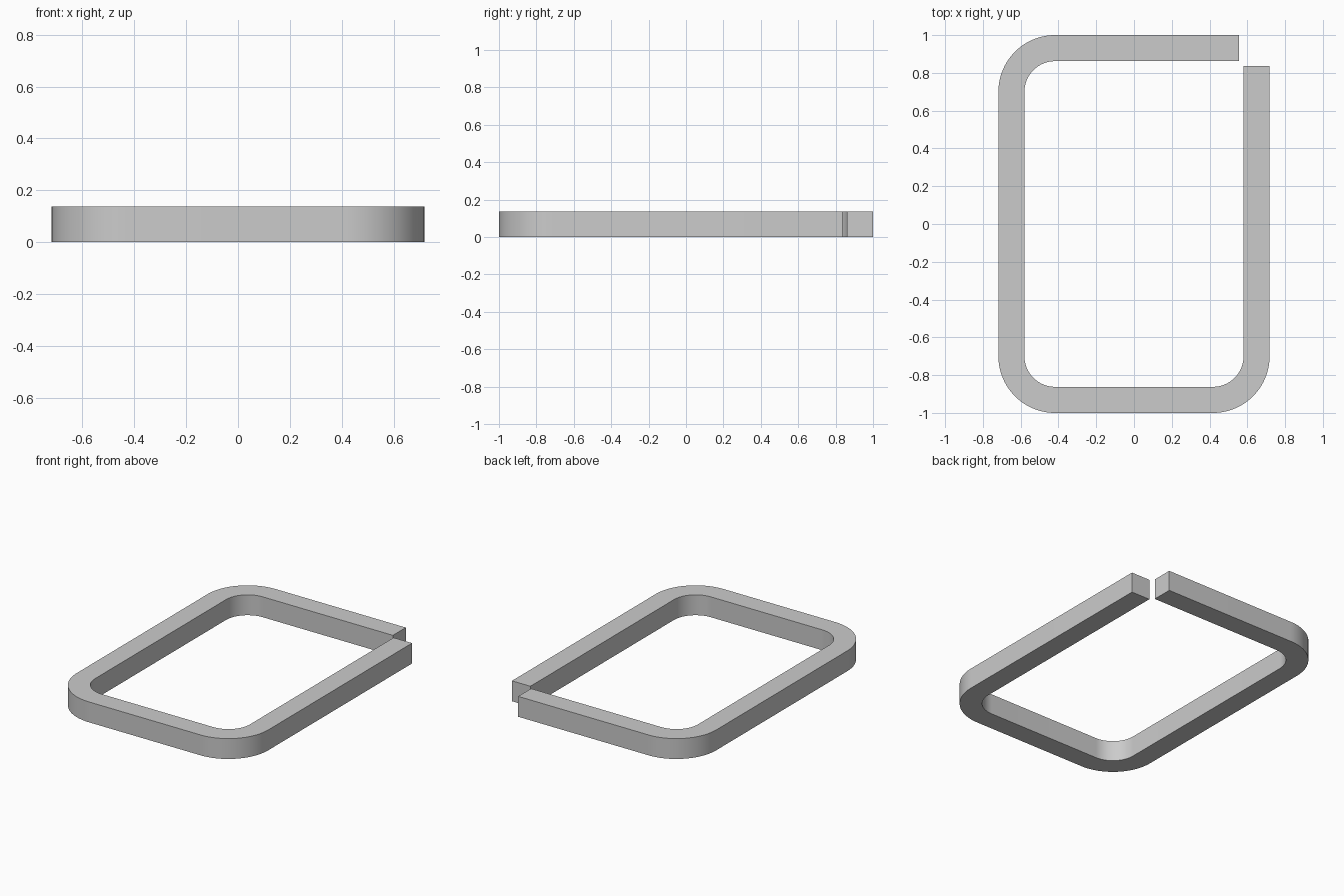
import bpy, bmesh
from math import sin, cos, radians

if "Cube" in bpy.data.objects:
    bpy.data.objects.remove(bpy.data.objects["Cube"])

HALF_X, HALF_Y = 0.718, 1.0   # outer half sizes
BAR = 0.138                   # square bar section
RADIUS = 0.30                 # outer corner radius
STEPS = 24                    # segments per corner
END_X, END_Y = 0.557, 0.837   # where the two open ends stop

# Path stations as (outer point, inner point), from the back end round to the right end
stations = [((END_X, HALF_Y), (END_X, HALF_Y - BAR))]


def add_corner(sx, sy, start):
    cx, cy = sx * (HALF_X - RADIUS), sy * (HALF_Y - RADIUS)
    for i in range(STEPS + 1):
        a = radians(start + 90 * i / STEPS)
        stations.append(tuple((cx + r * cos(a), cy + r * sin(a))
                              for r in (RADIUS, RADIUS - BAR)))


add_corner(-1, 1, 90)
add_corner(-1, -1, 180)
add_corner(1, -1, 270)
stations.append(((HALF_X, END_Y), (HALF_X - BAR, END_Y)))

# Sweep the square section along the stations and cap the ends
bm = bmesh.new()
rings = [[bm.verts.new((*p, z)) for p, z in
          ((o, 0), (o, BAR), (i, BAR), (i, 0))] for o, i in stations]
for a, b in zip(rings, rings[1:]):
    for k in range(4):
        n = (k + 1) % 4
        bm.faces.new((a[k], a[n], b[n], b[k]))
bm.faces.new(rings[0])
bm.faces.new(rings[-1])
bmesh.ops.recalc_face_normals(bm, faces=bm.faces)

mesh = bpy.data.meshes.new("open_frame")
bm.to_mesh(mesh)
bm.free()
frame = bpy.data.objects.new("open_frame", mesh)
bpy.context.collection.objects.link(frame)

# Smooth corners, sharp bar edges
bpy.context.view_layer.objects.active = frame
frame.select_set(True)
bpy.ops.object.shade_smooth_by_angle(angle=radians(30))
